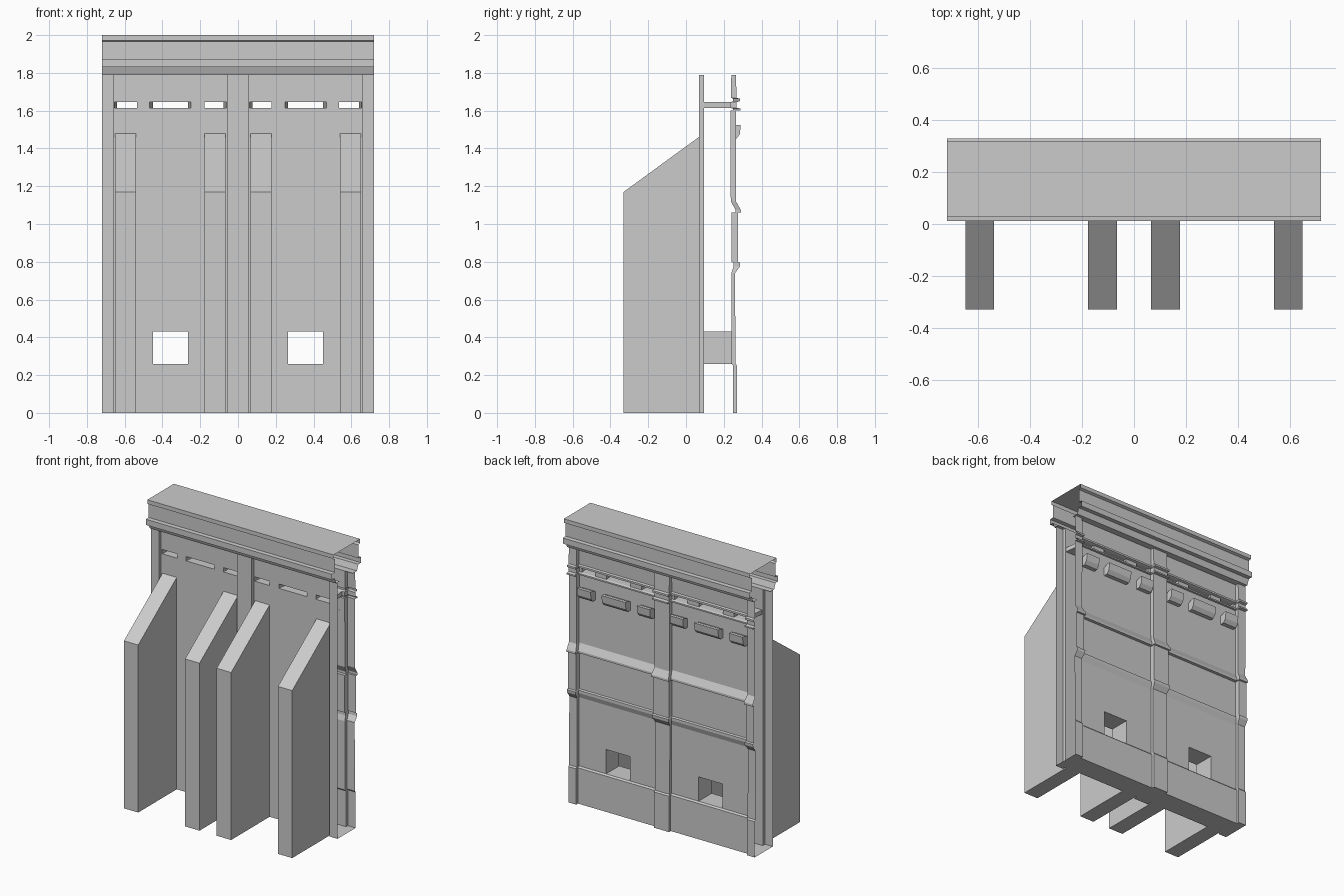
import bpy

if "Cube" in bpy.data.objects:
    bpy.data.objects.remove(bpy.data.objects["Cube"])

W = 0.72                                    # half length of the wall


def make(name, verts, faces):
    me = bpy.data.meshes.new(name)
    me.from_pydata(verts, [], faces)
    me.validate()
    ob = bpy.data.objects.new(name, me)
    bpy.context.collection.objects.link(ob)
    return ob


def grid(name, cols, rows, point, is_hole, flip=False):
    """Sheet over columns x rows, leaving openings out."""
    nr = len(rows)
    verts = [point(c, r) for c in cols for r in rows]
    faces = []
    for i in range(len(cols) - 1):
        for j in range(nr - 1):
            a, b = verts[i * nr + j], verts[(i + 1) * nr + j + 1]
            if is_hole((a[0] + b[0]) / 2, (a[2] + b[2]) / 2):
                continue
            f = [i * nr + j, (i + 1) * nr + j, (i + 1) * nr + j + 1, i * nr + j + 1]
            faces.append(f[::-1] if flip else f)
    return make(name, verts, faces)


def prism(name, x0, x1, prof, caps=True):
    """Profile of (y, z) points swept along x."""
    n = len(prof)
    verts = [(x, y, z) for x in (x0, x1) for y, z in prof]
    faces = [(i, n + i, n + (i + 1) % n, (i + 1) % n) for i in range(n if caps else n - 1)]
    if caps:
        faces += [tuple(range(n)), tuple(range(2 * n - 1, n - 1, -1))]
    return make(name, verts, faces)


def mirrored(spans):
    return [(-b, -a) for a, b in reversed(spans)] + spans


# openings: x spans at the front face and at the back face
window = mirrored([(0.265, 0.45)])
slot_front = mirrored([(0.062, 0.178), (0.25, 0.468), (0.535, 0.655)])
slot_back = mirrored([(0.077, 0.178), (0.265, 0.45), (0.535, 0.64)])
WZ, SZ = (0.26, 0.43), (1.615, 1.645)


def hole_test(slots):
    def test(x, z):
        for spans, (z0, z1) in ((window, WZ), (slots, SZ)):
            if z0 < z < z1 and any(a < x < b for a, b in spans):
                return True
        return False
    return test


def columns(slots):
    """(x, kind, side): panel columns plus pilaster edges, left to right."""
    panel = sorted({x for s in window + slots for x in s})
    cols = [(-W, 'P', 0), (-0.66, 'P', 1), (-0.66, 'W', 1)]
    cols += [(x, 'W', 0) for x in panel if x < 0]
    cols += [(-0.057, 'W', -1), (-0.057, 'P', -1), (0.057, 'P', 1), (0.057, 'W', 1)]
    cols += [(x, 'W', 0) for x in panel if x > 0]
    return cols + [(0.66, 'W', -1), (0.66, 'P', -1), (W, 'P', 0)]


# front wall with shallow pilasters
grid("front_wall", columns(slot_front), [0, *WZ, *SZ, 1.79],
     lambda c, z: (c[0], 0.07 if c[1] == 'P' else 0.095, z), hole_test(slot_front))

# back wall rows: z, panel y, pilaster y, extra pilaster width
back_rows = [
    (0, .25, .27, 0), (.25, .25, .27, 0), (.26, .24, .262, 0), (.43, .24, .261, 0),
    (.74, .24, .26, 0), (.775, .252, .285, .007), (.795, .252, .287, .007),
    (.80, .24, .276, .004), (1.06, .24, .276, .004), (1.06, .262, .29, .01),
    (1.075, .262, .29, .01), (1.12, .237, .264, 0), (1.6, .235, .265, 0),
    (1.6, .25, .289, .004), (1.61, .25, .289, .004), (1.615, .235, .268, 0),
    (1.645, .235, .268, 0), (1.65, .25, .285, .004), (1.663, .25, .285, .004),
    (1.668, .237, .268, 0), (1.79, .24, .264, 0)]
grid("back_wall", columns(slot_back), back_rows,
     lambda c, r: (c[0] + c[2] * r[3], r[2] if c[1] == 'P' else r[1], r[0]),
     hole_test(slot_back), flip=True)


# linings of the openings between the two wall faces
def lining(name, front, back, zs, yb):
    v = []
    for (a, b), y in ((front, 0.095), (back, yb)):
        v += [(a, y, zs[0]), (b, y, zs[0]), (b, y, zs[1]), (a, y, zs[1])]
    make(name, v, [(i, (i + 1) % 4, (i + 1) % 4 + 4, i + 4) for i in range(4)])


for s in window:
    lining("window_lining", s, s, WZ, 0.24)
for f, b in zip(slot_front, slot_back):
    lining("slot_lining", f, b, SZ, 0.235)

# floor strip closing the underside
for a, b, y0, y1 in ((-W, -.66, .07, .27), (-.66, -.057, .095, .25), (-.057, .057, .07, .27),
                     (.057, .66, .095, .25), (.66, W, .07, .27)):
    make("floor", [(a, y0, 0), (b, y0, 0), (b, y1, 0), (a, y1, 0)], [(3, 2, 1, 0)])

# cornice and roof: one open-ended folded sheet
prism("cornice_roof", -W, W, [
    (.095, 1.79), (.055, 1.79), (.04, 1.83), (.012, 1.83), (.012, 1.87), (.04, 1.872),
    (.04, 1.965), (.027, 1.972), (.027, 2.0), (.32, 2.0), (.32, 1.972), (.302, 1.965),
    (.302, 1.872), (.33, 1.87), (.33, 1.83), (.3, 1.83), (.285, 1.79), (.24, 1.79)], caps=False)

# sloped buttresses on the front
for a, b in mirrored([(0.066, 0.178), (0.54, 0.65)]):
    prism("buttress", a, b, [(.095, 0), (-.33, 0), (-.33, 1.17), (.095, 1.48)])

# projecting hoods on the back, below the slots
for a, b in slot_back:
    prism("hood", a, b, [(.235, 1.45), (.265, 1.45), (.285, 1.475), (.29, 1.525),
                         (.27, 1.525), (.235, 1.51)])
